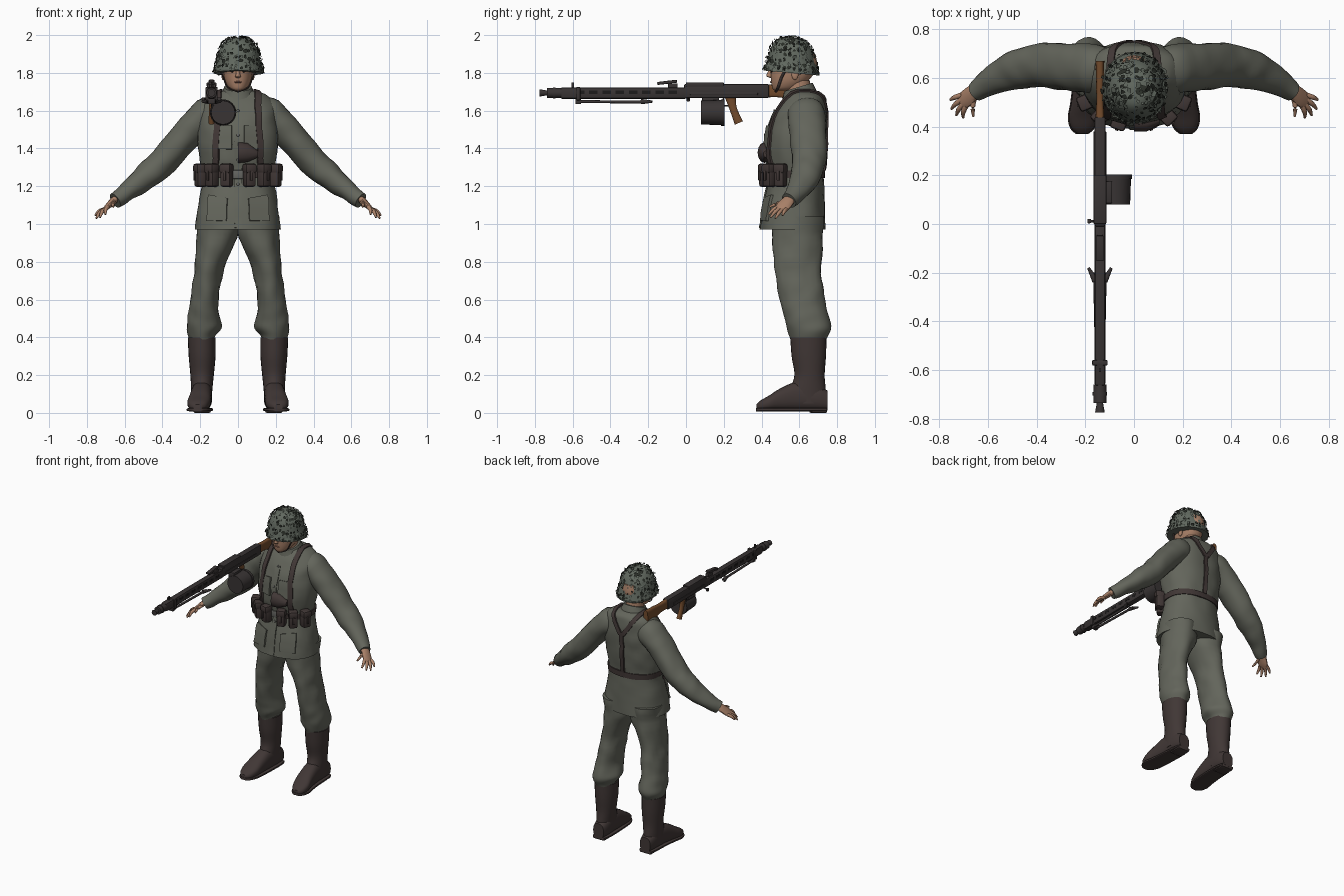
import bpy, bmesh, math, random
from mathutils import Vector, Matrix, noise
from mathutils.bvhtree import BVHTree

random.seed(4)
cube = bpy.data.objects.get("Cube")
if cube:
    bpy.data.objects.remove(cube, do_unlink=True)
X, Y, Z = Vector((1, 0, 0)), Vector((0, 1, 0)), Vector((0, 0, 1))
made = []


def material(name, *rgb):
    m = bpy.data.materials.new(name)
    m.use_nodes = True
    m.diffuse_color = (*rgb, 1)
    m.node_tree.nodes["Principled BSDF"].inputs["Base Color"].default_value = (*rgb, 1)
    return m


cloth = material("grey green cloth", .125, .13, .105)
leather = material("dark brown leather", .052, .038, .036)
steel = material("dark gun steel", .04, .034, .034)
black = material("black recess", .012, .011, .011)
wood = material("brown wood", .17, .07, .025)
skin_tone = material("skin", .4, .22, .14)
lip = material("lip", .26, .12, .085)
green = material("helmet green", .12, .14, .115)
dark_leaf = material("dark leaf", .022, .026, .02)
metal = material("dull metal", .13, .13, .12)


def finish(name, bm, *mats):
    bmesh.ops.recalc_face_normals(bm, faces=bm.faces)
    me = bpy.data.meshes.new(name)
    bm.to_mesh(me)
    bm.free()
    for m in mats:
        me.materials.append(m)
    ob = bpy.data.objects.new(name, me)
    bpy.context.collection.objects.link(ob)
    made.append(ob)
    return ob


def both(ob):
    """Copy a left part to the right."""
    me = ob.data.copy()
    me.transform(Matrix.Scale(-1, 4, X))
    me.flip_normals()
    twin = bpy.data.objects.new(ob.name.replace("left", "right"), me)
    bpy.context.collection.objects.link(twin)
    made.append(twin)


def skin(name, rings, mat):
    """Bridge equal rings of points and cap the ends."""
    bm = bmesh.new()
    vs = [[bm.verts.new(p) for p in ring] for ring in rings]
    n = len(vs[0])
    for a, b in zip(vs, vs[1:]):
        for i in range(n):
            j = (i + 1) % n
            bm.faces.new((a[i], a[j], b[j], b[i]))
    bm.faces.new(vs[0])
    bm.faces.new(vs[-1])
    return finish(name, bm, mat)


def spline(rows, k):
    out = []
    for i in range(len(rows) - 1):
        a, b, c, d = (Vector(rows[min(max(j, 0), len(rows) - 1)]) for j in range(i - 1, i + 3))
        for s in range(k):
            t = s / k
            out.append(b + .5 * t * (c - a + t * (2 * a - 5 * b + 4 * c - d + t * (3 * (b - c) + d - a))))
    return out + [Vector(rows[-1])]


def loft(name, rows, mat, axis=None, ref=Y, n=24, k=4, power=1.0, rough=0):
    """Rows are x, y, z and two radii; ref points along the second radius."""
    pts = spline(rows, k)
    rings = []
    for i, r in enumerate(pts):
        c, v = Vector(r[:3]), Vector(ref)
        t = axis or (Vector(pts[min(i + 1, len(pts) - 1)][:3]) - Vector(pts[max(i - 1, 0)][:3])).normalized()
        if not axis:
            v = Z.copy() if abs(t.dot(v)) > .95 else v
            v = (v - t * t.dot(v)).normalized()
        u = t.cross(v)
        ring = []
        for j in range(n):
            co, si = (math.copysign(abs(f) ** power, f) for f in
                      (math.cos(math.tau * j / n), math.sin(math.tau * j / n)))
            d = u * co * abs(r[3]) + v * si * abs(r[4])
            p = c + d
            ring.append(p + d.normalized() * rough * noise.noise(p * 13) if rough else p)
        rings.append(ring)
    return skin(name, rings, mat)


def tube(name, p, q, r, mat, end=None, n=14):
    return loft(name, [(*p, r, r), (*q, end or r, end or r)], mat, n=n, k=1)


def box(name, at, size, mat, turn=0, about="Z", bevel=.004):
    bm = bmesh.new()
    bmesh.ops.create_cube(bm, size=1, matrix=Matrix.Translation(at) @ Matrix.Rotation(turn, 4, about)
                          @ Matrix.Diagonal((*size, 1)))
    if bevel:
        bmesh.ops.bevel(bm, geom=bm.edges[:], offset=bevel, segments=2, affect="EDGES", profile=.5)
    return finish(name, bm, mat)


def ball(name, at, size, mat):
    bm = bmesh.new()
    bmesh.ops.create_uvsphere(bm, u_segments=14, v_segments=8, radius=1,
                              matrix=Matrix.Translation(at) @ Matrix.Diagonal((*size, 1)))
    return finish(name, bm, mat)


# Tunic body, sleeves and collar
tunic = loft("tunic", [(0, .565, .97, .226, .174), (0, .57, 1.1, .212, .163), (0, .585, 1.24, .186, .144),
                       (0, .58, 1.35, .203, .155), (0, .585, 1.46, .214, .16), (0, .6, 1.56, .21, .148),
                       (0, .617, 1.63, .195, .125), (0, .63, 1.68, .155, .1), (0, .62, 1.705, .09, .08)],
             cloth, Z, n=40, power=.88, rough=.008)
body = BVHTree.FromPolygons([v.co for v in tunic.data.vertices], [p.vertices[:] for p in tunic.data.polygons])
both(loft("left_sleeve", [(.08, .635, 1.6, .06, .07), (.15, .637, 1.585, .088, .098), (.218, .64, 1.535, .084, .1),
                          (.297, .648, 1.445, .08, .094), (.387, .652, 1.338, .077, .09),
                          (.46, .64, 1.275, .07, .084), (.528, .618, 1.217, .06, .073),
                          (.6, .578, 1.163, .049, .054), (.652, .545, 1.125, .042, .044)], cloth, rough=.008))
loft("collar", [(0, .6, 1.665, .105, .095), (0, .598, 1.7, .084, .084), (0, .595, 1.725, .074, .076)],
     cloth, Z, ref=(0, 1, .3))


def ribbon(name, path, half, mat, thick=.009, k=6):
    """A strap laid onto the tunic."""
    hits = [body.find_nearest(p)[:2] for p in spline(path, k)]
    rings = []
    for i, (p, nrm) in enumerate(hits):
        nrm = nrm if nrm.dot(p - Vector((0, .6, p.z - .02))) > 0 else -nrm
        t = hits[min(i + 1, len(hits) - 1)][0] - hits[max(i - 1, 0)][0]
        s = t.cross(nrm).normalized() * half
        rings.append([p - s - nrm * .006, p + s - nrm * .006, p + s + nrm * thick, p - s + nrm * thick])
    return skin(name, rings, mat)


# Tunic front, pockets and buttons
ribbon("button_placket", [(0, .4, 1.64), (0, .38, 1.3), (0, .36, .985)], .018, cloth, .005, 8)
both(ribbon("left_hip_pocket", [(.125, .38, 1.16), (.13, .36, 1.02)], .055, cloth, .008))
both(ribbon("left_chest_pocket", [(.09, .4, 1.53), (.09, .38, 1.4)], .045, cloth, .006))
for i in range(4):
    p = body.ray_cast(Vector((0, 0, 1.6 - i * .13)), Y)[0]
    ball(f"tunic_button_{i}", p - Y * .006, (.008, .004, .008), metal)

# Belt, braces and buckle
loft("belt", [(0, .584, 1.243, .193, .151), (0, .584, 1.283, .196, .152)], leather, Z, n=40, k=1, power=.88)
box("belt_buckle", (0, .431, 1.262), (.055, .01, .046), metal)
both(ribbon("left_front_brace", [(.1, .6, 1.71), (.115, .46, 1.62), (.13, .4, 1.48), (.15, .4, 1.28)], .017, leather))
both(ribbon("left_back_brace", [(.1, .6, 1.71), (.075, .76, 1.66), (.008, .8, 1.56)], .015, leather))
ribbon("back_brace", [(0, .8, 1.58), (0, .8, 1.42), (0, .8, 1.27)], .015, leather)

# Three ammunition pouches on each side
hub = Vector((0, .585, 1.26))
for i, degrees in enumerate((20, 44, 67)):
    a = math.radians(degrees)
    out = Vector((math.sin(a), -math.cos(a), 0))
    p = body.ray_cast(hub, out)[0] + out * .03
    both(box(f"left_pouch_{i}", p - Z * .008, (.058, .056, .11), leather, a, bevel=.012))
    both(box(f"left_pouch_lid_{i}", p + out * .003 + Z * .034, (.064, .062, .05), leather, a, bevel=.012))
    both(box(f"left_pouch_tab_{i}", p + out * .034 - Z * .005, (.014, .008, .05), leather, a, bevel=.002))
loft("chest_case", [(0, .415, 1.378, .036, .055), (.05, .415, 1.378, .036, .05), (.105, .425, 1.37, .015, .018)],
     leather, X, ref=Z, k=1, n=12)

# Trousers
both(loft("left_trouser_leg", [(.11, .59, 1.04, .11, .14), (.112, .59, .93, .108, .137), (.146, .59, .8, .078, .127),
                               (.165, .602, .68, .075, .12), (.18, .622, .58, .076, .12),
                               (.183, .64, .5, .084, .121), (.181, .65, .45, .09, .115),
                               (.19, .65, .41, .075, .1), (.19, .65, .385, .066, .09)], cloth, Z, rough=.012))

# Boots: shaft, foot, sole and heel
both(loft("left_boot_shaft", [(.192, .648, .4, .074, .096), (.19, .65, .3, .071, .091), (.19, .654, .2, .062, .08),
                              (.192, .645, .12, .056, .095), (.192, .645, .05, .052, .095)], leather, Z))
foot = [(.19, .748, .042, .118), (.19, .69, .053, .15), (.193, .59, .055, .165), (.2, .5, .058, .13),
        (.208, .44, .06, .092), (.212, .395, .046, .066), (.213, .372, .022, .045)]
both(loft("left_boot_foot", [(x, y, (top + .012) / 2, w, (top - .012) / 2) for x, y, w, top in foot],
          leather, Y, ref=Z, power=.8))
both(loft("left_boot_sole", [(x, y - .002, .017, w + .004, .009) for x, y, w, top in foot], leather, Y, ref=Z, power=.4))
both(box("left_boot_heel", (.19, .7, .013), (.092, .095, .026), leather, bevel=.008))

# Hands
both(loft("left_palm", [(.62, .565, 1.155, .02, .028), (.66, .54, 1.122, .019, .034), (.69, .515, 1.093, .015, .037),
                        (.71, .5, 1.075, .009, .03)], skin_tone, n=14))
fingers = {"index": ((.69, .485, 1.09), (.702, .437, 1.05)), "middle": ((.7, .495, 1.082), (.73, .447, 1.035)),
           "ring": ((.706, .512, 1.078), (.75, .473, 1.03)), "little": ((.708, .53, 1.078), (.755, .51, 1.045)),
           "thumb": ((.655, .522, 1.115), (.66, .442, 1.09))}
for name, (p, q) in fingers.items():
    mid = (Vector(p) + Vector(q)) / 2 + Vector((.005, 0, .005))
    both(loft(f"left_{name}_finger", [(*p, .011, .011), (*mid, .01, .01), (*q, .005, .005)], skin_tone, n=10))

# Head and face
loft("neck", [(0, .605, 1.63, .064, .068), (0, .59, 1.76, .058, .066)], skin_tone, Z)
loft("head", [(0, .51, 1.706, .024, .042), (0, .525, 1.718, .047, .068), (0, .545, 1.75, .066, .094),
              (0, .56, 1.79, .076, .112), (0, .57, 1.84, .08, .124), (0, .575, 1.9, .075, .11)], skin_tone, Z, power=.92)
loft("nose", [(0, .45, 1.828, .007, .006), (0, .443, 1.795, .011, .015), (0, .442, 1.782, .015, .015),
              (0, .45, 1.774, .009, .007)], skin_tone, Z, n=12)
loft("mouth", [(-.024, .457, 1.75, .003, .002), (0, .45, 1.752, .005, .005), (.024, .457, 1.75, .003, .002)],
     lip, X, ref=Z, n=8)
both(ball("left_eye", (.031, .454, 1.808), (.011, .004, .005), black))
both(box("left_eyebrow", (.032, .452, 1.824), (.03, .008, .006), lip, .2, bevel=.002))
both(ball("left_ear", (.079, .577, 1.79), (.009, .018, .028), skin_tone))
both(loft("left_chin_strap", [(.1, .53, 1.825, .004, .008), (.077, .505, 1.775, .004, .008),
                              (.055, .488, 1.725, .004, .008), (0, .475, 1.7, .004, .008)], leather, n=8))

# Helmet with scattered leaves
shell = loft("helmet", [(.003, .56, 1.803, .131, .145), (.003, .56, 1.83, .123, .137), (.003, .56, 1.865, .115, .127),
                        (.003, .56, 1.91, .107, .116), (.003, .56, 1.95, .085, .095),
                        (.003, .56, 1.975, .056, .064), (.003, .56, 1.986, .01, .01)],
             green, Z, ref=(0, 1, -.09), n=32)
loft("helmet_rim", [(.003, .56, 1.799, .134, .148), (.003, .56, 1.808, .134, .148)], green, Z, ref=(0, 1, -.09), n=32, k=1)
faces = [p for p in shell.data.polygons if len(p.vertices) == 4]
bm = bmesh.new()
for p in random.choices(faces, [f.area for f in faces], k=430):
    nrm = (p.normal + Vector([random.uniform(-.5, .5) for _ in range(3)])).normalized()
    u = nrm.orthogonal().normalized()
    v = nrm.cross(u)
    c = p.center + p.normal * random.uniform(.003, .011)
    spin, size = random.uniform(0, math.tau), random.uniform(.007, .015)
    ring = []
    for j in range(6):
        a, r = spin + math.tau * j / 6, size * random.uniform(.5, 1.2)
        ring.append(bm.verts.new(c + u * math.cos(a) * r + v * math.sin(a) * r))
    bm.faces.new(ring).material_index = random.random() < .5
finish("helmet_leaves", bm, green, dark_leaf)

# Machine gun: barrel group
gx = -.14
tube("muzzle_cone", (gx, -.775, 1.694), (gx, -.73, 1.694), .02, steel, .012)
tube("muzzle_booster", (gx, -.735, 1.694), (gx, -.66, 1.694), .027, steel)
tube("booster_ring", (gx, -.705, 1.694), (gx, -.69, 1.694), .03, steel)
box("barrel_jacket", (gx, -.33, 1.693), (.044, .67, .06), steel, bevel=.01)
for i in range(8):
    box(f"jacket_slot_{i}", (gx, -.56 + i * .07, 1.697), (.046, .045, .018), black, bevel=0)
box("jacket_band", (gx, -.57, 1.69), (.064, .022, .07), steel)
box("front_sight", (gx, -.6, 1.735), (.008, .014, .03), steel, bevel=.002)
box("rear_sight", (gx, -.1, 1.75), (.03, .105, .016), steel, .12, "X")
box("rear_sight_base", (gx, -.07, 1.73), (.026, .05, .03), steel)

# Receiver, drum and grip
box("receiver", (gx, .215, 1.704), (.046, .45, .074), steel, bevel=.008)
box("feed_cover", (gx, .1, 1.738), (.052, .2, .022), steel)
box("receiver_rail", (gx, .2, 1.69), (.054, .36, .014), steel)
box("cocking_handle", (-.184, .012, 1.66), (.016, .018, .022), steel)
tube("cocking_rod", (gx, .012, 1.67), (-.184, .012, 1.662), .005, steel)
tube("drum", (-.079, .08, 1.59), (-.079, .195, 1.59), .063, steel, .067, 24)
tube("drum_cap", (-.079, .185, 1.59), (-.079, .203, 1.59), .07, steel, n=24)
box("drum_neck", (-.115, .13, 1.65), (.05, .09, .04), steel)
loft("pistol_grip", [(gx, .235, 1.675, .015, .03), (gx, .25, 1.61, .014, .02), (gx, .28, 1.535, .016, .024)], wood, n=14)
loft("trigger_guard", [(gx, .2, 1.67, .004, .004), (gx, .195, 1.63, .004, .004), (gx, .25, 1.625, .004, .004)],
     steel, ref=X, n=8)
loft("shoulder_stock", [(gx, .42, 1.705, .019, .035), (gx, .5, 1.703, .015, .033), (gx, .58, 1.695, .016, .046),
                        (gx, .67, 1.685, .018, .06)], wood, Y, ref=Z, power=.6)

# Folded bipod
box("bipod_hinge", (gx, -.57, 1.65), (.04, .03, .03), steel)
for side, s in (("left", 1), ("right", -1)):
    tube(f"bipod_{side}_leg", (gx + s * .012, -.58, 1.648), (gx + s * .02, -.2, 1.646), .008, steel)
    tube(f"bipod_{side}_foot", (gx + s * .018, -.235, 1.648), (gx + s * .047, -.18, 1.648), .014, steel, .006)

# Smooth shading with sharp edges kept
bpy.ops.object.select_all(action="DESELECT")
for ob in made:
    ob.select_set(True)
bpy.context.view_layer.objects.active = made[0]
bpy.ops.object.shade_smooth_by_angle(angle=math.radians(40))
